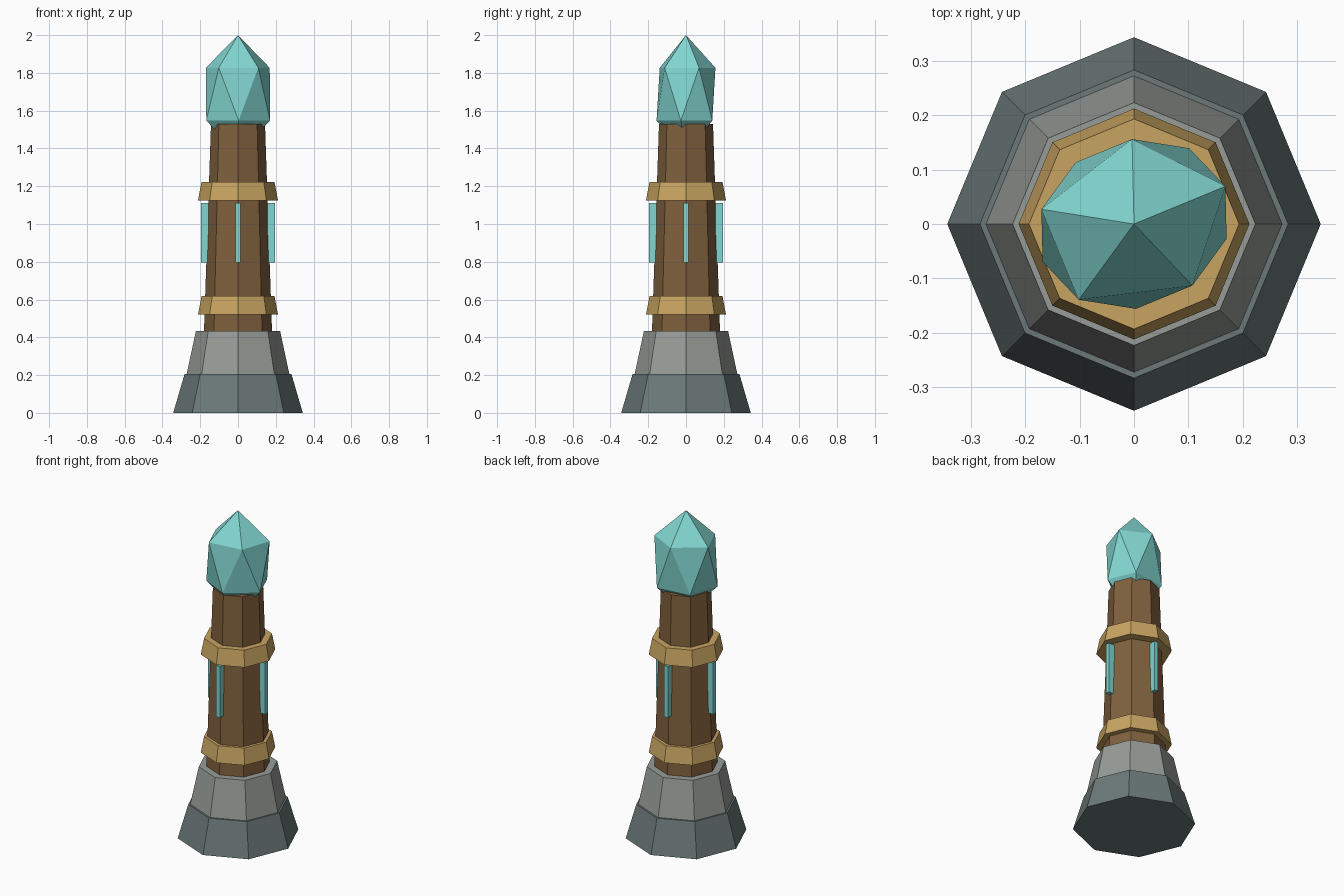
import bpy
import bmesh
from math import radians
from mathutils import Matrix

default = bpy.data.objects.get("Cube")
if default:
    bpy.data.objects.remove(default, do_unlink=True)


def make_material(name, rgb):
    mat = bpy.data.materials.new(name)
    mat.use_nodes = True
    color = (*rgb, 1.0)
    mat.diffuse_color = color
    mat.node_tree.nodes["Principled BSDF"].inputs["Base Color"].default_value = color
    return mat


slate = make_material("dark_slate", (0.15, 0.19, 0.19))
stone = make_material("grey_stone", (0.31, 0.335, 0.315))
wood = make_material("brown_wood", (0.22, 0.12, 0.048))
gold = make_material("gold", (0.58, 0.37, 0.12))
teal = make_material("teal_crystal", (0.225, 0.68, 0.64))


def add_object(name, bm, mat):
    mesh = bpy.data.meshes.new(name)
    bm.to_mesh(mesh)
    bm.free()
    mesh.materials.append(mat)
    obj = bpy.data.objects.new(name, mesh)
    bpy.context.collection.objects.link(obj)
    return obj


def octagon_frustum(name, mat, r_bottom, r_top, z_bottom, z_top):
    bm = bmesh.new()
    bmesh.ops.create_cone(
        bm, cap_ends=True, segments=8, radius1=r_bottom, radius2=r_top,
        depth=z_top - z_bottom,
        matrix=Matrix.Translation((0, 0, (z_bottom + z_top) / 2)))
    return add_object(name, bm, mat)


# Stepped stone foot
octagon_frustum("lower_base", slate, 0.343, 0.283, 0.0, 0.205)
octagon_frustum("upper_base", stone, 0.272, 0.223, 0.205, 0.433)

# Tapered shaft and its two collars
octagon_frustum("shaft", wood, 0.18, 0.143, 0.433, 1.53)
for label, z in (("lower", 0.52), ("upper", 1.125)):
    octagon_frustum(label + "_collar", gold, 0.212, 0.193, z, z + 0.098)

# Glowing inlay bars on the four main sides
for i, side in enumerate(("left", "back", "right", "front")):
    bm = bmesh.new()
    bmesh.ops.create_cube(
        bm, size=1,
        matrix=Matrix.Rotation(radians(90 * i), 4, "Z")
        @ Matrix.Translation((0.175, 0, 0.953))
        @ Matrix.Diagonal((0.04, 0.026, 0.316, 1)))
    add_object(side + "_inlay_bar", bm, teal)

# Faceted crystal head, stretched and turned
bm = bmesh.new()
bmesh.ops.create_icosphere(
    bm, subdivisions=1, radius=1,
    matrix=Matrix.Translation((0, 0, 1.687))
    @ Matrix.Rotation(radians(22.4), 4, "Z")
    @ Matrix.Diagonal((0.203, 0.171, 0.313, 1)))
add_object("crystal", bm, teal)
